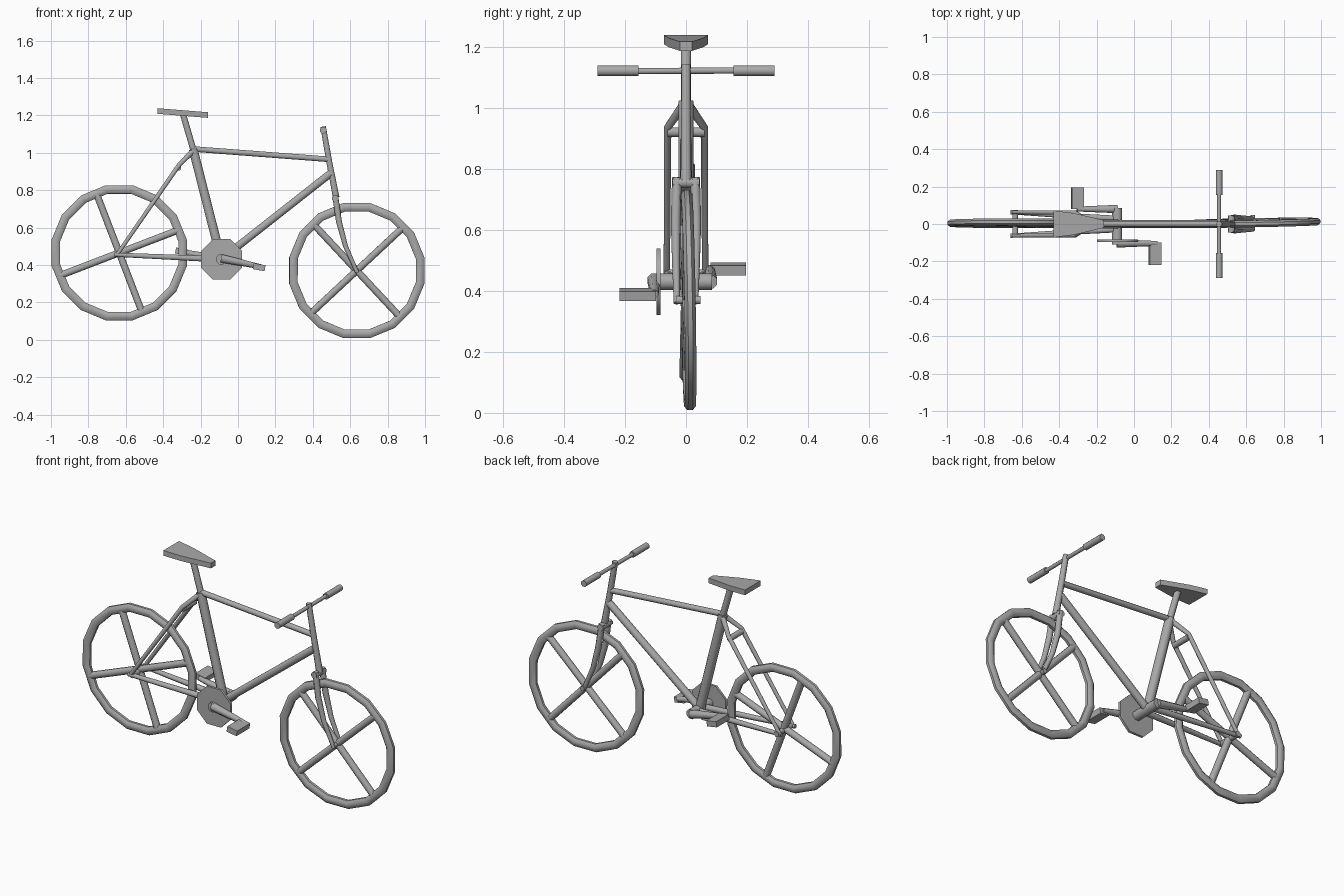
import bpy
import bmesh
from math import radians, cos, sin, pi
from mathutils import Vector, Matrix

cube = bpy.data.objects.get("Cube")
if cube:
    bpy.data.objects.remove(cube)

grey = bpy.data.materials.new("plain grey")
grey.use_nodes = True
grey.diffuse_color = (0.4, 0.4, 0.4, 1)
grey.node_tree.nodes["Principled BSDF"].inputs["Base Color"].default_value = grey.diffuse_color


def finish(name, bm, angle=50):
    bmesh.ops.recalc_face_normals(bm, faces=bm.faces)
    mesh = bpy.data.meshes.new(name)
    bm.to_mesh(mesh)
    bm.free()
    mesh.materials.append(grey)
    ob = bpy.data.objects.new(name, mesh)
    bpy.context.collection.objects.link(ob)
    bpy.ops.object.select_all(action="DESELECT")
    ob.select_set(True)
    bpy.context.view_layer.objects.active = ob
    bpy.ops.object.shade_smooth_by_angle(angle=radians(angle))
    return ob


def tube(name, points, radii, sides=8):
    """Capped tube along a path, with one radius or one per point."""
    pts = [Vector(p) for p in points]
    if not isinstance(radii, (list, tuple)):
        radii = [radii] * len(pts)
    bm = bmesh.new()
    rings = []
    for i, p in enumerate(pts):
        d = (pts[min(i + 1, len(pts) - 1)] - pts[max(i - 1, 0)]).normalized()
        ref = Vector((0, 1, 0)) if abs(d.y) < 0.8 else Vector((0, 0, 1))
        u = d.cross(ref).normalized()
        v = d.cross(u)
        turn = [2 * pi * (k + 0.5) / sides for k in range(sides)]
        rings.append([bm.verts.new(p + (u * cos(a) + v * sin(a)) * radii[i]) for a in turn])
    for a, b in zip(rings, rings[1:]):
        for k in range(sides):
            n = (k + 1) % sides
            bm.faces.new((a[k], a[n], b[n], b[k]))
    bm.faces.new(rings[0])
    bm.faces.new(rings[-1])
    return finish(name, bm)


def box(name, centre, size, tilt=0):
    bm = bmesh.new()
    place = Matrix.Translation(centre) @ Matrix.Rotation(radians(tilt), 4, "Y")
    bmesh.ops.create_cube(bm, size=1, matrix=place @ Matrix.Diagonal((*size, 1)))
    return finish(name, bm)


def wheel(name, centre, spoke_angle, lean, yaw, segments=16, sides=8):
    """Rim and a cross of spokes, set slightly out of true."""
    place = (Matrix.Translation(centre) @ Matrix.Rotation(radians(yaw), 4, "Z")
             @ Matrix.Rotation(radians(lean), 4, "X"))
    bm = bmesh.new()
    rings = []
    for i in range(segments):
        a = 2 * pi * (i + 0.5) / segments
        ring = []
        for k in range(sides):
            t = 2 * pi * (k + 0.5) / sides
            r = 0.345 + 0.025 * cos(t)
            ring.append(bm.verts.new((r * cos(a), 0.02 * sin(t), r * sin(a))))
        rings.append(ring)
    for i in range(segments):
        a, b = rings[i], rings[(i + 1) % segments]
        for k in range(sides):
            n = (k + 1) % sides
            bm.faces.new((a[k], a[n], b[n], b[k]))
    finish(name + "_rim", bm).matrix_world = place
    for i in range(2):
        a = radians(spoke_angle + 90 * i)
        end = Vector((cos(a), 0, sin(a))) * 0.34
        tube(f"{name}_spoke_{i + 1}", [-end, end], 0.02).matrix_world = place


# Wheels
REAR, FRONT = Vector((-0.635, 0.004, 0.465)), Vector((0.635, 0.007, 0.37))
wheel("rear_wheel", REAR, 21, -1.2, 0)
wheel("front_wheel", FRONT, 43, 1, 1)

# Main frame
SEAT_TOP, BRACKET = (-0.24, 0, 1.02), (-0.09, 0, 0.43)
tube("seat_tube", [BRACKET, SEAT_TOP], 0.026)
tube("seat_post", [SEAT_TOP, (-0.295, 0, 1.21)], 0.018)
tube("top_tube", [SEAT_TOP, (0.485, 0, 0.965)], 0.016)
tube("down_tube", [BRACKET, (0.495, 0, 0.89)], 0.022)
tube("steering_tube", [(0.455, 0, 1.14), (0.49, 0, 0.94), (0.525, 0, 0.76)], [0.016, 0.017, 0.019])
tube("bottom_bracket", [(-0.09, -0.11, 0.43), (-0.09, 0.085, 0.43)], 0.029)

# Mirrored stays and fork legs
for side, s in (("right", -1), ("left", 1)):
    tube(side + "_seat_stay", [(-0.23, 0, 1.02), (-0.315, s * 0.06, 0.935), (-0.65, s * 0.063, 0.45)],
         [0.016, 0.013, 0.011])
    tube(side + "_chain_stay", [(-0.66, s * 0.063, 0.455), (-0.09, s * 0.028, 0.43)], [0.012, 0.018])
    tube(side + "_fork_leg", [(0.52, s * 0.03, 0.77), (0.54, s * 0.034, 0.63), (0.575, s * 0.033, 0.5),
                              (0.637, s * 0.03, 0.36)], [0.017, 0.017, 0.014, 0.011])
tube("stay_bridge", [(-0.32, -0.06, 0.92), (-0.32, 0.06, 0.92)], 0.017)
tube("fork_crown", [(0.52, -0.045, 0.755), (0.52, 0.045, 0.755)], 0.019)
tube("rear_axle", [REAR + Vector((0, -0.072, -0.01)), REAR + Vector((0, 0.072, -0.01))], 0.016)
tube("front_axle", [FRONT + Vector((0, -0.04, 0)), FRONT + Vector((0, 0.04, 0))], 0.014)

# Handlebar and grips
tube("handlebar", [(0.455, -0.17, 1.12), (0.455, 0.17, 1.122)], 0.011)
for side, s in (("right", -1), ("left", 1)):
    tube(side + "_grip", [(0.455, s * 0.155, 1.121), (0.455, s * 0.29, 1.121)], 0.0185)

# Chainring, cranks and pedals
tube("chainring", [(-0.088, -0.097, 0.43), (-0.088, -0.083, 0.43)], 0.118)
tube("right_crank", [(-0.09, -0.104, 0.435), (0.125, -0.104, 0.39)], [0.024, 0.014])
tube("left_crank", [(-0.09, 0.08, 0.43), (-0.305, 0.08, 0.472)], [0.024, 0.014])
box("right_pedal", (0.113, -0.158, 0.388), (0.064, 0.12, 0.032), 10)
box("left_pedal", (-0.302, 0.138, 0.472), (0.064, 0.116, 0.032), 10)

# Saddle: tapered plan, sloping gently to the nose
bm = bmesh.new()
half = [(-0.43, 0.072), (-0.32, 0.058), (-0.16, 0.02)]
outline = half + [(x, -y) for x, y in reversed(half)]
base = bm.faces.new([bm.verts.new((x, y, 1.208 - 0.08 * (x + 0.43))) for x, y in outline])
grown = bmesh.ops.extrude_face_region(bm, geom=[base])["geom"]
bmesh.ops.translate(bm, vec=(0, 0, 0.03), verts=[g for g in grown if isinstance(g, bmesh.types.BMVert)])
finish("saddle", bm)
